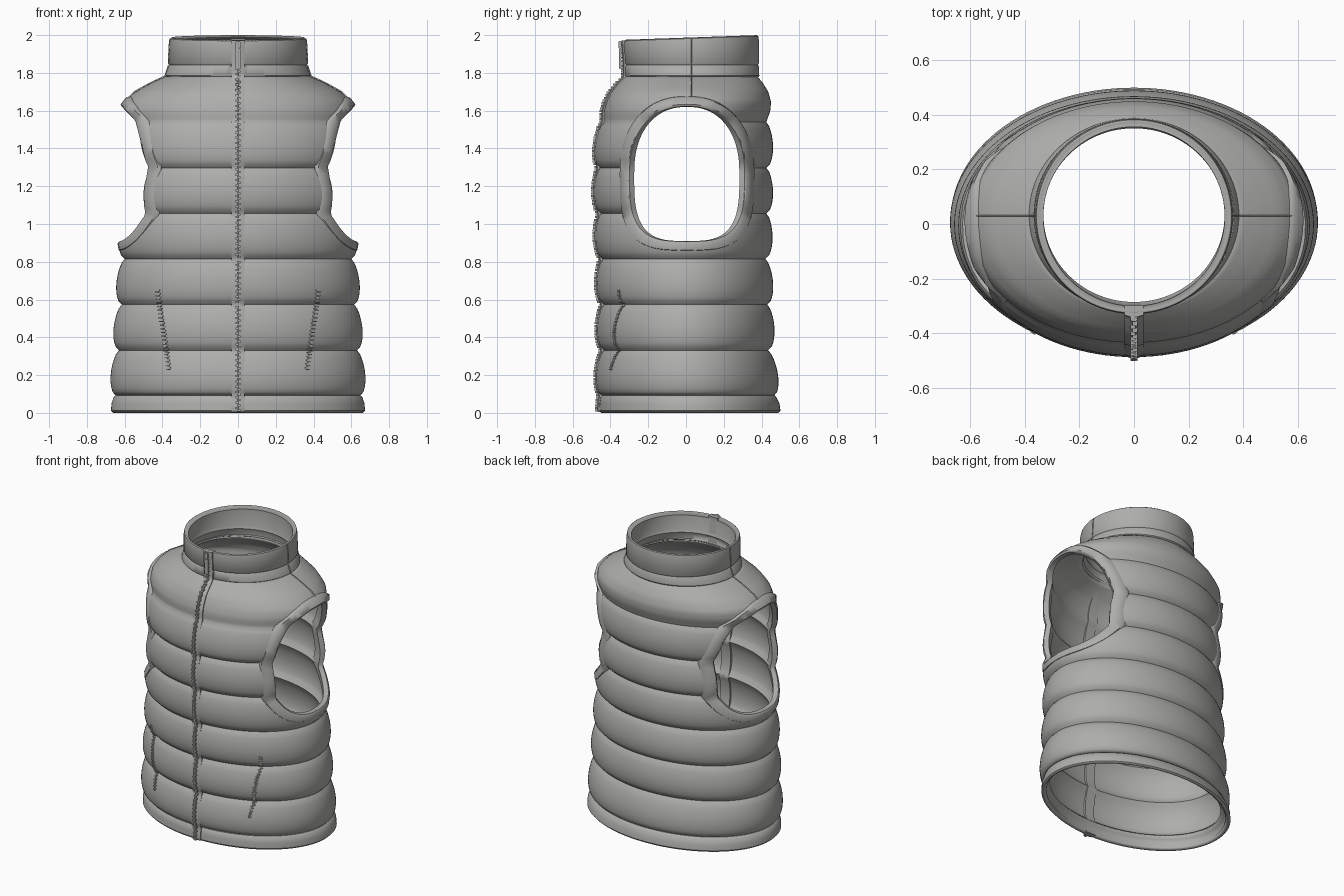
import bpy, bmesh, math
from mathutils import Vector, Matrix

cube = bpy.data.objects.get("Cube")
if cube:
    bpy.data.objects.remove(cube)

fabric = bpy.data.materials.new("grey fabric")
fabric.use_nodes = True
GREY = (0.42, 0.42, 0.41, 1)
fabric.diffuse_color = GREY
fabric.node_tree.nodes["Principled BSDF"].inputs["Base Color"].default_value = GREY

# Height, half width, front y, back y
BODY = [(.09, .645, -.445, .465), (.33, .63, -.435, .435), (.573, .615, -.435, .43),
        (.814, .60, -.44, .42), (1.056, .595, -.45, .425), (1.297, .59, -.455, .425),
        (1.539, .60, -.435, .425), (1.6, .612, -.435, .447), (1.65, .598, -.42, .45),
        (1.7, .545, -.395, .435), (1.75, .455, -.352, .405), (1.79, .365, -.31, .37)]
HEM = [(0, .66, -.45, .49), (.012, .672, -.46, .50), (.05, .67, -.458, .495),
       (.085, .657, -.452, .478), (.105, .63, -.43, .45)]
COLLAR = [(1.77, .375, -.31, .375), (1.785, .385, -.322, .388), (1.835, .368, -.322, .386),
          (1.842, .362, -.316, .381), (1.85, .368, -.322, .386), (1.96, .362, -.33, .386),
          (1.98, .358, -.327, .382), (1.985, .35, -.32, .375)]
PANEL = .2415


def sample(rows, z):
    """Interpolate a profile at a height."""
    z = min(max(z, rows[0][0]), rows[-1][0])
    for lo, hi in zip(rows, rows[1:]):
        if z <= hi[0]:
            t = (z - lo[0]) / (hi[0] - lo[0])
            return [p + (q - p) * t for p, q in zip(lo[1:], hi[1:])]


def body_at(z, puff=1.0):
    """Quilted body section: panels bulge between seams."""
    a, f, b = sample(BODY, z)
    k = (z - .09) / PANEL
    if 0 < k < 6:
        g = puff * .036 * math.sin(math.pi * (k % 1) ** .85) ** .6
        a, f, b = a + g, f - g, b + g
    return a, f, b


def tilt(y, z):
    return .035 * (y - .4) * min(max((z - 1.85) / .13, 0), 1) + .015 * max(z - 1.85, 0) / .13


def finish(name, bm, angle=40):
    me = bpy.data.meshes.new(name)
    bm.to_mesh(me)
    bm.free()
    ob = bpy.data.objects.new(name, me)
    bpy.context.collection.objects.link(ob)
    me.materials.append(fabric)
    bpy.ops.object.select_all(action='DESELECT')
    ob.select_set(True)
    bpy.context.view_layer.objects.active = ob
    bpy.ops.object.shade_smooth_by_angle(angle=math.radians(angle))
    return ob


def bridge(bm, r, s):
    n = len(r)
    for i in range(n):
        bm.faces.new((r[i], r[(i + 1) % n], s[(i + 1) % n], s[i]))


def shell(name, rows, thickness, n=112):
    """Loft elliptical rings into a thin garment shell."""
    bm = bmesh.new()
    prev = None
    for z, a, f, b in rows:
        ring = []
        for i in range(n):
            t = math.tau * i / n
            y = (f + b) / 2 + (b - f) / 2 * math.sin(t)
            ring.append(bm.verts.new((a * math.cos(t), y, z + tilt(y, z))))
        if prev:
            bridge(bm, prev, ring)
        prev = ring
    ob = finish(name, bm)
    mod = ob.modifiers.new("thickness", 'SOLIDIFY')
    mod.thickness, mod.offset = thickness, -1
    bpy.ops.object.modifier_apply(modifier=mod.name)
    return ob


def armhole(t, grow=0.0):
    """Armhole outline: squarer below, rounder above."""
    c, s = math.cos(t), math.sin(t)
    e = 2 / (2.3 if s > 0 else 3.3)
    y = math.copysign(abs(c) ** e, c) * (.295 + grow)
    z = math.copysign(abs(s) ** e, s) * (.355 + grow)
    return y + .005, z + 1.265


# Quilted body with sleeve openings
heights = [.09 + PANEL * (p + k / 12) for p in range(6) for k in range(12)]
heights += [1.539 + .251 * k / 14 for k in range(15)]
body = shell("quilted_body", [(z, *body_at(z)) for z in heights], .022)
bm = bmesh.new()
ends = [[bm.verts.new((x, *armhole(math.tau * i / 72, .012))) for i in range(72)] for x in (-1, 1)]
bridge(bm, *ends)
for end in ends:
    bm.faces.new(end)
bmesh.ops.recalc_face_normals(bm, faces=bm.faces)
cutter = finish("armhole_cutter", bm)
cutter.hide_render = True
bpy.context.view_layer.objects.active = body
mod = body.modifiers.new("armholes", 'BOOLEAN')
mod.operation, mod.solver, mod.object = 'DIFFERENCE', 'EXACT', cutter
bpy.ops.object.modifier_apply(modifier=mod.name)
bpy.data.objects.remove(cutter)

shell("hem_band", HEM, .03)
shell("collar", COLLAR, .03)


def on_body(y, z, puff):
    """Point and horizontal normal on the +x side."""
    a, f, b = body_at(z, puff)
    c, h = (f + b) / 2, (b - f) / 2
    s = max(-.98, min(.98, (y - c) / h))
    q = math.sqrt(1 - s * s)
    return Vector((a * q, y, z)), Vector((q / a, s / h, 0)).normalized()


# Armhole bindings: grow outward from the opening, height above the surface
SECTION = [(.056, .0), (.048, .016), (.014, .019), (.002, .01), (0, -.022), (.05, -.025)]
for side, sign in (("left", 1), ("right", -1)):
    bm = bmesh.new()
    loops = []
    for i in range(80):
        loop = []
        for grow, lift in SECTION:
            p, nrm = on_body(*armhole(math.tau * i / 80, grow), .6)
            p += nrm * lift
            loop.append(bm.verts.new((p.x * sign, p.y, p.z)))
        loops.append(loop)
    for i in range(80):
        bridge(bm, loops[i], loops[(i + 1) % 80])
    bmesh.ops.recalc_face_normals(bm, faces=bm.faces)
    finish(side + "_armhole_binding", bm, 50)


def box(bm, centre, size, turn=0.0):
    m = Matrix.Translation(centre) @ Matrix.Rotation(turn, 4, 'Z') @ Matrix.Diagonal((*size, 1))
    bmesh.ops.create_cube(bm, size=1, matrix=m)


def front_y(z):
    if z < .09:
        return sample(HEM, z)[1]
    return body_at(z, .75)[1] if z < 1.78 else sample(COLLAR, z)[1]


# Front zip: tape, interlocking teeth and pull
bm = bmesh.new()
prev = None
for k in range(131):
    z = .004 + 1.968 * k / 130
    y = front_y(z)
    ring = [bm.verts.new((x, y + d, z)) for x, d in
            ((-.036, .03), (-.034, -.006), (-.014, -.012), (.014, -.012), (.034, -.006), (.036, .03))]
    if prev:
        bridge(bm, prev, ring)
    else:
        bm.faces.new(ring)
    prev = ring
bm.faces.new(prev)
bmesh.ops.recalc_face_normals(bm, faces=bm.faces)
finish("front_zip_tape", bm)
bm = bmesh.new()
for k in range(140):
    z = .012 + 1.95 * k / 139
    box(bm, (.003 * (-1) ** k, front_y(z) - .014, z), (.018, .018, .011))
finish("front_zip_teeth", bm)
bm = bmesh.new()
box(bm, (0, -.35, 1.95), (.024, .014, .04))
box(bm, (0, -.35, 1.875), (.03, .01, .11))
bmesh.ops.bevel(bm, geom=bm.edges[:], offset=.003, segments=2, affect='EDGES')
finish("zip_pull", bm)

# Slanted pocket zips
for side, sign in (("left", 1), ("right", -1)):
    bm = bmesh.new()
    for k in range(44):
        t = k / 43
        x, z = .365 + .06 * t, .23 + .42 * t
        a, f, b = body_at(z)
        y = (f + b) / 2 - (b - f) / 2 * math.sqrt(1 - (x / a) ** 2)
        box(bm, (sign * (x + .004 * (-1) ** k), y, z), (.02, .012, .007), sign * .55)
    finish(side + "_pocket_zip", bm)

# Raised shoulder and collar side seams
for side, sign in (("left", 1), ("right", -1)):
    bm = bmesh.new()
    path = [(body_at(z)[0], z) for z in (1.67, 1.7, 1.73, 1.76, 1.78)]
    path += [(r[1], r[0]) for r in COLLAR[1:-1]]
    prev = None
    for x, z in path:
        ring = [bm.verts.new((sign * (x + d), .03 + w, z + d)) for w, d in
                ((-.006, -.006), (0, .004), (.006, -.006))]
        if prev:
            bridge(bm, prev, ring)
        prev = ring
    bmesh.ops.recalc_face_normals(bm, faces=bm.faces)
    finish(side + "_shoulder_seam", bm)
